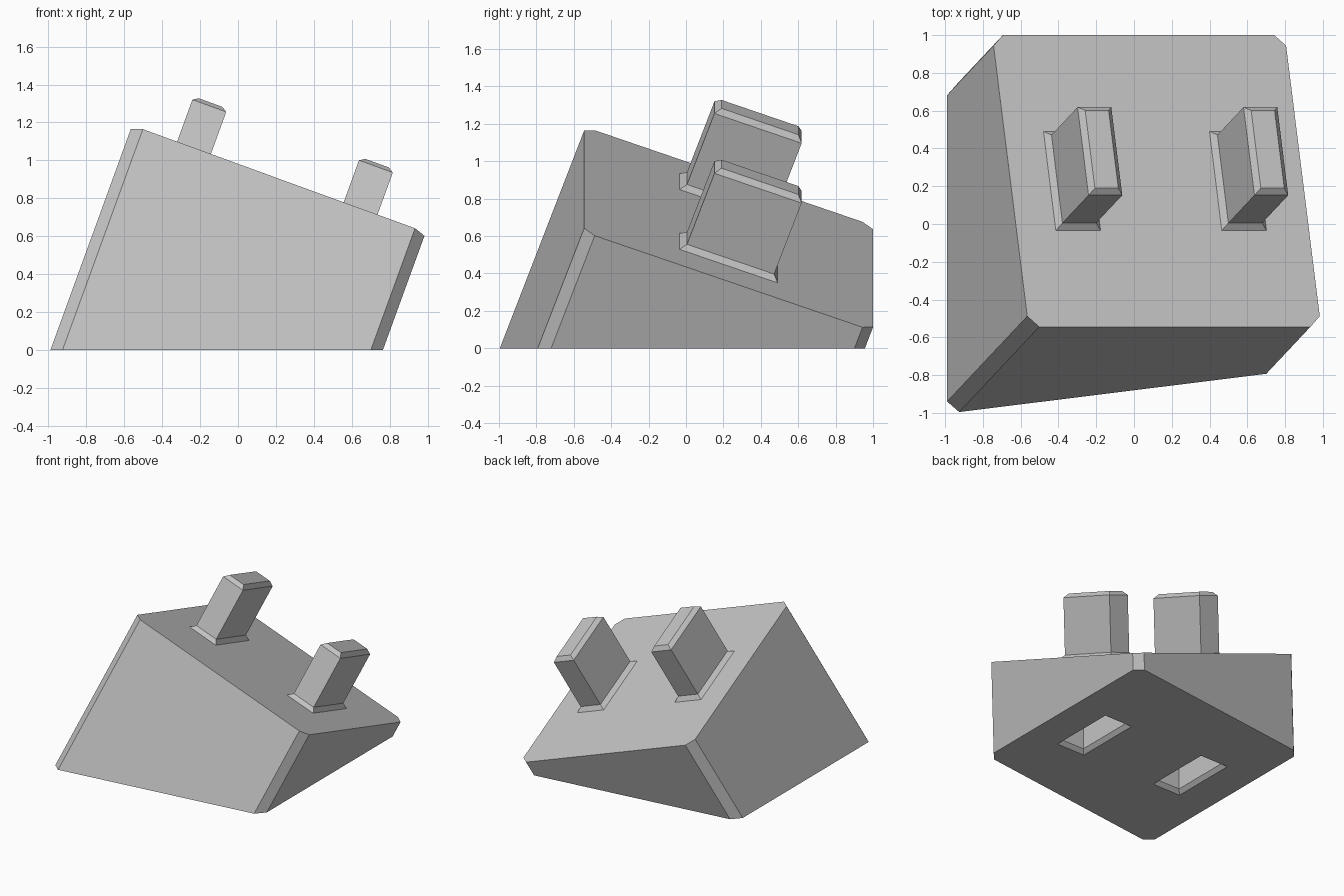
import bpy, bmesh, math
from mathutils import Matrix, Vector

if "Cube" in bpy.data.objects:
    bpy.data.objects.remove(bpy.data.objects["Cube"])

grey = bpy.data.materials.new("plain grey")
grey.diffuse_color = (0.55, 0.55, 0.55, 1)
grey.use_nodes = True
grey.node_tree.nodes["Principled BSDF"].inputs["Base Color"].default_value = grey.diffuse_color

# Frame of the sloping top face: leans 20 degrees to the right and to the back
TILT = (Matrix.Translation((0.12, 0.228, 0.639))
        @ Matrix.Rotation(math.radians(20), 4, 'Y')
        @ Matrix.Rotation(math.radians(-20), 4, 'X'))


def rect(hx, hy, c=0.0):
    """Rectangle outline, with corners cut by c."""
    if not c:
        return [(-hx, -hy), (hx, -hy), (hx, hy), (-hx, hy)]
    return [(-hx + c, -hy), (hx - c, -hy), (hx, -hy + c), (hx, hy - c),
            (hx - c, hy), (-hx + c, hy), (-hx, hy - c), (-hx, -hy + c)]


def loft(name, rings, matrix, cap_bottom=True, floor=False):
    """Join stacked outlines (outline, height) into a solid."""
    bm = bmesh.new()
    loops = [[bm.verts.new((x, y, h)) for x, y in pts] for pts, h in rings]
    for a, b in zip(loops, loops[1:]):
        n = len(a)
        for i in range(n):
            j = (i + 1) % n
            bm.faces.new((a[i], a[j], b[j], b[i]))
    bm.faces.new(loops[-1])
    if cap_bottom:
        bm.faces.new(loops[0][::-1])
    bm.transform(matrix)
    if floor:  # slice flat at the ground and close the cut
        geom = bm.verts[:] + bm.edges[:] + bm.faces[:]
        bmesh.ops.bisect_plane(bm, geom=geom, plane_co=Vector((0, 0, 0)),
                               plane_no=Vector((0, 0, 1)), clear_inner=True)
        bmesh.ops.holes_fill(bm, edges=[e for e in bm.edges if e.is_boundary])
        bmesh.ops.recalc_face_normals(bm, faces=bm.faces[:])
    mesh = bpy.data.meshes.new(name)
    bm.to_mesh(mesh)
    bm.free()
    mesh.materials.append(grey)
    obj = bpy.data.objects.new(name, mesh)
    bpy.context.collection.objects.link(obj)
    return obj


# Slanted block with cut corner edges
block = loft("block", [(rect(0.824, 0.822, 0.06), -2.5),
                       (rect(0.824, 0.822, 0.06), 0.0)], TILT, floor=True)

# Upright sockets in the underside, with flared mouths
for x in (-0.577, 0.357):
    cutter = loft("socket_cutter", [(rect(0.158, 0.308), -0.03),
                                    (rect(0.098, 0.248), 0.03),
                                    (rect(0.098, 0.248), 0.48)],
                  Matrix.Translation((x, -0.033, 0)))
    mod = block.modifiers.new("socket", 'BOOLEAN')
    mod.operation = 'DIFFERENCE'
    mod.solver = 'EXACT'
    mod.object = cutter
    bpy.context.view_layer.objects.active = block
    bpy.ops.object.modifier_apply(modifier=mod.name)
    bpy.data.objects.remove(cutter)

# Pegs on the top face, flared at the foot and chamfered at the tip
for side, u in (("left", -0.477), ("right", 0.458)):
    loft(side + "_peg", [(rect(0.126, 0.279), 0.0),
                         (rect(0.095, 0.248), 0.03),
                         (rect(0.095, 0.248), 0.46),
                         (rect(0.066, 0.219), 0.49)],
         TILT @ Matrix.Translation((u, 0, 0)), cap_bottom=False)
